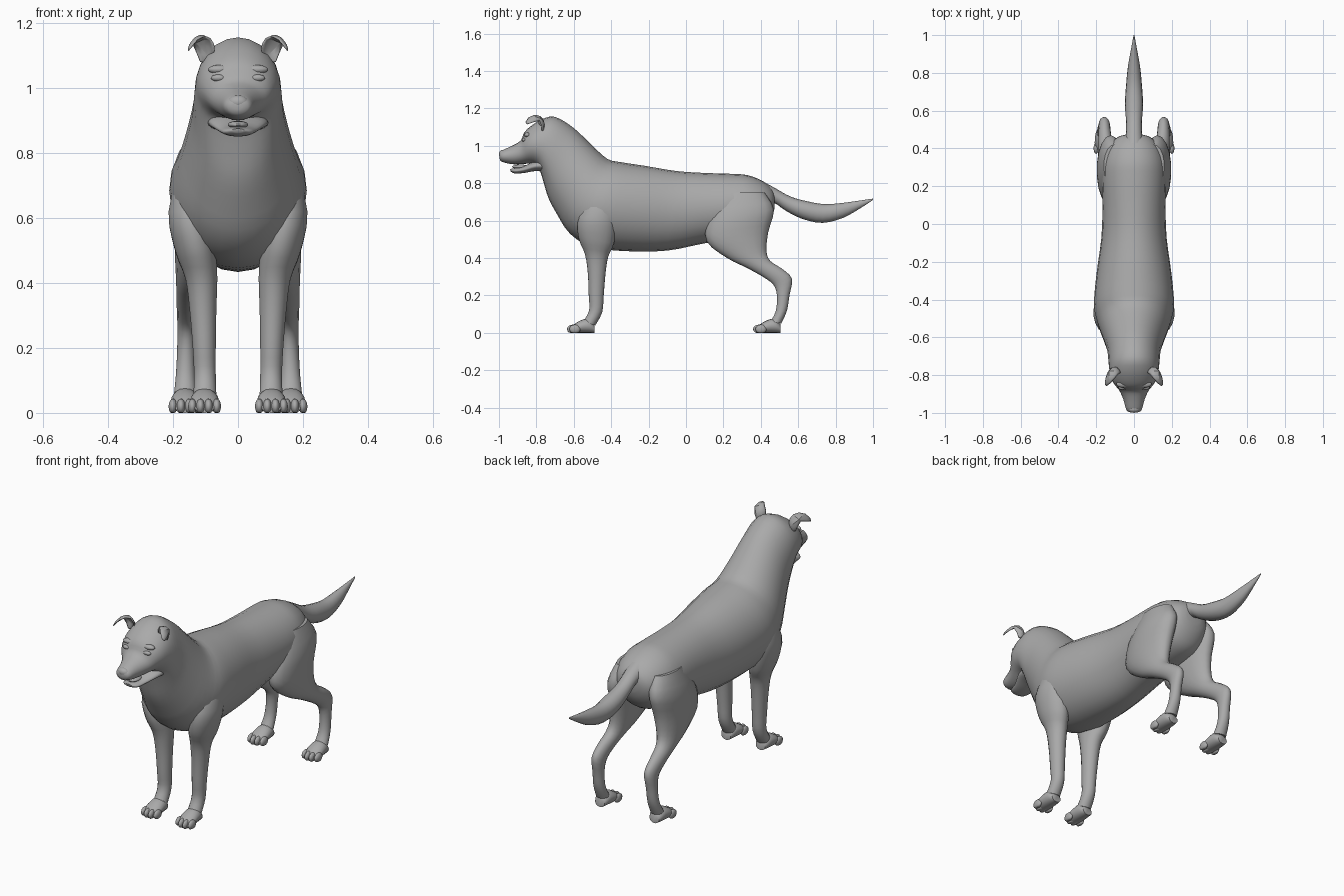
import bpy, bmesh, math
from mathutils import Vector

coat = bpy.data.materials.new("grey_coat")
coat.diffuse_color = (0.4, 0.4, 0.4, 1)


def finish(name, bm, mirror=False, thick=0):
    bmesh.ops.recalc_face_normals(bm, faces=bm.faces)
    mesh = bpy.data.meshes.new(name)
    bm.to_mesh(mesh)
    bm.free()
    mesh.materials.append(coat)
    ob = bpy.data.objects.new(name, mesh)
    bpy.context.collection.objects.link(ob)
    if thick:
        mod = ob.modifiers.new("thickness", 'SOLIDIFY')
        mod.thickness = thick
        mod.offset = 0
        sub = ob.modifiers.new("soften", 'SUBSURF')
        sub.levels = sub.render_levels = 1
    if mirror:
        ob.modifiers.new("mirror", 'MIRROR').use_mirror_merge = False
    bpy.ops.object.select_all(action='DESELECT')
    bpy.context.view_layer.objects.active = ob
    ob.select_set(True)
    bpy.ops.object.shade_smooth_by_angle(angle=math.radians(50))
    return ob


def spline(rows, steps):
    """Smooth curve through every row of section values."""
    out = []
    for i in range(len(rows) - 1):
        a, b, c, d = (rows[max(i - 1, 0)], rows[i], rows[i + 1],
                      rows[min(i + 2, len(rows) - 1)])
        for s in range(steps):
            t = s / steps
            out.append([0.5 * (2 * q + (r - p) * t + (2 * p - 5 * q + 4 * r - u) * t * t
                               + (3 * q - p - 3 * r + u) * t ** 3)
                        for p, q, r, u in zip(a, b, c, d)])
    return out + [list(rows[-1])]


def loft(name, rows, mirror=False, steps=3, segs=24):
    """Each row: first edge y, z; opposite edge y, z; centre x; half width."""
    bm = bmesh.new()
    rings = []
    for y1, z1, y2, z2, x, w in spline(rows, steps):
        ring = []
        for k in range(segs):
            a = 2 * math.pi * k / segs
            c, s = math.cos(a) / 2, math.sin(a)
            ring.append(bm.verts.new((x + max(w, 0.001) * s,
                                      (y1 + y2) / 2 + (y1 - y2) * c,
                                      max(0, (z1 + z2) / 2 + (z1 - z2) * c))))
        rings.append(ring)
    for r, q in zip(rings, rings[1:]):
        for k in range(segs):
            n = (k + 1) % segs
            bm.faces.new((r[k], r[n], q[n], q[k]))
    bm.faces.new(rings[0])
    bm.faces.new(rings[-1])
    return finish(name, bm, mirror)


def blobs(name, items, mirror=False):
    """Ellipsoids given as centre, radii."""
    bm = bmesh.new()
    for centre, radii in items:
        made = bmesh.ops.create_uvsphere(bm, u_segments=14, v_segments=9, radius=1)
        for v in made["verts"]:
            v.co = Vector(centre) + Vector(p * r for p, r in zip(v.co, radii))
            v.co.z = max(v.co.z, 0)
    return finish(name, bm, mirror)


# Head, neck and torso: one skin from nose to rump
loft("head_and_torso", [
    (-0.998, .960, -0.998, .935, 0, .015),
    (-0.985, .975, -0.985, .915, 0, .040),
    (-0.930, 1.00, -0.930, .902, 0, .056),
    (-0.885, 1.027, -0.88, .902, 0, .077),
    (-0.865, 1.07, -0.835, .905, 0, .103),
    (-0.830, 1.105, -0.80, .895, 0, .121),
    (-0.770, 1.142, -0.78, .865, 0, .130),
    (-0.700, 1.155, -0.76, .800, 0, .135),
    (-0.600, 1.095, -0.735, .72, 0, .142),
    (-0.500, 1.00, -0.69, .635, 0, .165),
    (-0.420, .930, -0.62, .530, 0, .193),
    (-0.350, .913, -0.50, .458, 0, .212),
    (-0.220, .893, -0.30, .436, 0, .198),
    (-0.050, .865, -0.10, .440, 0, .173),
    (0.100, .855, 0.08, .475, 0, .167),
    (0.250, .850, 0.22, .500, 0, .170),
    (0.330, .843, 0.34, .520, 0, .162),
    (0.410, .812, 0.41, .550, 0, .135),
    (0.460, .770, 0.455, .61, 0, .090),
    (0.475, .735, 0.472, .66, 0, .045)])

# Open lower jaw, tongue, nose, eyes
loft("lower_jaw", [
    (-0.940, .876, -0.938, .864, 0, .018),
    (-0.920, .880, -0.915, .852, 0, .044),
    (-0.870, .890, -0.865, .855, 0, .060),
    (-0.810, .918, -0.805, .865, 0, .088),
    (-0.750, .930, -0.750, .860, 0, .095)])
blobs("tongue", [((0, -.885, .888), (.032, .045, .012))])
blobs("nose", [((0, -.98, .957), (.032, .02, .022))])
blobs("eye", [((.06, -.866, 1.032), (.024, .012, .011))], True)
blobs("brow", [((.058, -.848, 1.058), (.036, .018, .014))], True)

# Folded ears
bm = bmesh.new()
p = [bm.verts.new(c) for c in (
    (.065, -.80, 1.11), (.118, -.785, 1.055), (.09, -.745, 1.09), (.078, -.785, 1.165),
    (.14, -.762, 1.163), (.125, -.855, 1.163), (.168, -.875, 1.085))]
for f in ((2, 1, 4), (2, 4, 3), (0, 2, 3), (3, 4, 5), (4, 6, 5)):
    bm.faces.new([p[i] for i in f])
finish("ear", bm, True, 0.014)

# Tail
loft("tail", [
    (.43, .800, .43, .700, 0, .050),
    (.48, .772, .48, .690, 0, .042),
    (.56, .728, .53, .655, 0, .042),
    (.65, .703, .62, .610, 0, .048),
    (.74, .688, .73, .588, 0, .042),
    (.83, .694, .84, .615, 0, .032),
    (.92, .706, .93, .665, 0, .016),
    (1.0, .718, 1.0, .710, 0, .002)], segs=16)

# Front legs
loft("front_leg", [
    (-.510, .78, -.370, .77, .120, .055),
    (-.575, .62, -.365, .62, .145, .070),
    (-.575, .51, -.385, .48, .130, .063),
    (-.540, .42, -.415, .41, .113, .050),
    (-.525, .32, -.430, .32, .108, .042),
    (-.520, .20, -.440, .20, .104, .036),
    (-.518, .12, -.448, .11, .102, .034),
    (-.550, .06, -.485, .04, .102, .036)], True, segs=18)

# Hind legs
loft("hind_leg", [
    (.200, .75, .420, .75, .105, .055),
    (.120, .61, .470, .66, .124, .071),
    (.110, .49, .440, .54, .130, .066),
    (.220, .40, .430, .44, .140, .052),
    (.330, .345, .450, .385, .149, .041),
    (.430, .288, .510, .345, .155, .034),
    (.475, .245, .566, .290, .157, .030),
    (.487, .18, .553, .20, .160, .028),
    (.478, .11, .540, .12, .162, .030),
    (.450, .06, .510, .05, .163, .035)], True, segs=18)

# Paws with four toes each
for side, x, y in (("front", .103, 0), ("hind", .163, .995)):
    loft(side + "_paw", [
        (y - .490, .045, y - .490, 0, x, .028),
        (y - .520, .075, y - .510, 0, x, .040),
        (y - .560, .068, y - .565, 0, x, .045),
        (y - .600, .045, y - .600, 0, x, .040),
        (y - .618, .025, y - .618, 0, x, .028)], True, segs=16)
    blobs(side + "_toes", [
        ((x + o * .0125, y - .612 + abs(o) * .006, .02), (.0135, .03, .024))
        for o in (-3, -1, 1, 3)], True)
